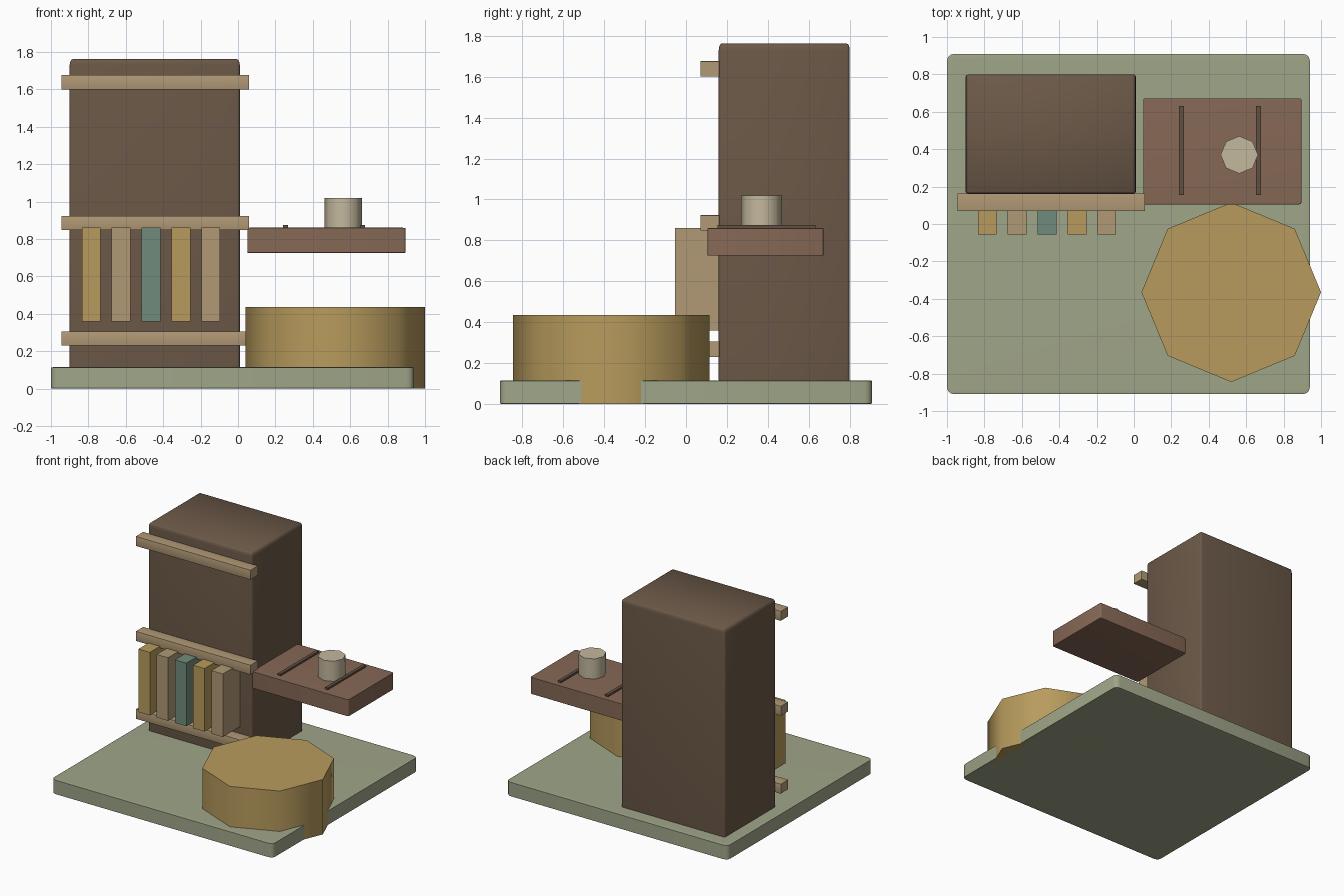
import bpy, bmesh, math

if "Cube" in bpy.data.objects:
    bpy.data.objects.remove(bpy.data.objects["Cube"])

def material(name, r, g, b):
    m = bpy.data.materials.new(name)
    m.diffuse_color = (r, g, b, 1)
    m.use_nodes = True
    m.node_tree.nodes["Principled BSDF"].inputs["Base Color"].default_value = m.diffuse_color
    return m

SAGE = material("sage", 0.35, 0.38, 0.25)
BROWN = material("dark_brown", 0.15, 0.10, 0.065)
WOOD = material("red_wood", 0.24, 0.14, 0.092)
TAN = material("tan", 0.44, 0.32, 0.18)
GOLD = material("gold", 0.48, 0.33, 0.11)
TEAL = material("teal", 0.165, 0.26, 0.20)
CREAM = material("cream", 0.55, 0.48, 0.34)
GROOVE = material("strip_brown", 0.12, 0.08, 0.055)

def finish(name, bm, mat, angle):
    me = bpy.data.meshes.new(name)
    bm.to_mesh(me)
    bm.free()
    me.materials.append(mat)
    ob = bpy.data.objects.new(name, me)
    bpy.context.collection.objects.link(ob)
    bpy.ops.object.select_all(action='DESELECT')
    ob.select_set(True)
    bpy.context.view_layer.objects.active = ob
    bpy.ops.object.shade_smooth_by_angle(angle=math.radians(angle))
    return ob

def box(name, x, y, z, mat, bevel=0.0):
    """Box from (min, max) ranges; the bevel is a fraction of each side."""
    bm = bmesh.new()
    bmesh.ops.create_cube(bm, size=1)
    if bevel:
        bmesh.ops.bevel(bm, geom=bm.edges[:], offset=bevel, segments=3,
                        profile=0.5, affect='EDGES')
    for v in bm.verts:
        v.co = [(lo + hi) / 2 + c * (hi - lo) for c, (lo, hi) in zip(v.co, (x, y, z))]
    return finish(name, bm, mat, 35)

def drum(name, cx, cy, radius, z0, z1, mat):
    """Eight-sided cylinder with corners on the axes."""
    bm = bmesh.new()
    ring = [bm.verts.new((cx + radius * math.cos(i * math.pi / 4),
                          cy + radius * math.sin(i * math.pi / 4), z0)) for i in range(8)]
    face = bm.faces.new(ring)
    top = bmesh.ops.extrude_face_region(bm, geom=[face], use_keep_orig=True)["geom"]
    for v in top:
        if isinstance(v, bmesh.types.BMVert):
            v.co.z = z1
    bmesh.ops.recalc_face_normals(bm, faces=bm.faces)
    return finish(name, bm, mat, 50)

# Ground slab and tall cabinet
box("base", (-1, 0.94), (-0.91, 0.91), (0, 0.115), SAGE, 0.02)
box("cabinet", (-0.90, 0.01), (0.16, 0.80), (0.085, 1.762), BROWN, 0.02)

# Horizontal rails on the cabinet front
for i, z in enumerate((0.23, 0.847, 1.60)):
    box(f"rail_{i + 1}", (-0.945, 0.06), (0.07, 0.163), (z, z + 0.076), TAN, 0.008)

# Row of upright panels between the lower rails
for i, mat in enumerate((GOLD, TAN, TEAL, GOLD, TAN)):
    x = -0.835 + 0.16 * i
    box(f"upright_{i + 1}", (x, x + 0.10), (-0.055, 0.165), (0.36, 0.86), mat)

# Side shelf with two strips and a cup
box("shelf", (0.05, 0.895), (0.105, 0.672), (0.725, 0.86), WOOD, 0.015)
for i, x in enumerate((0.24, 0.653)):
    box(f"shelf_strip_{i + 1}", (x, x + 0.026), (0.155, 0.632), (0.85, 0.874), GROOVE)
drum("cup", 0.563, 0.37, 0.10, 0.855, 1.02, CREAM)

# Large round seat passing through the base
drum("round_seat", 0.52, -0.365, 0.48, 0, 0.435, GOLD)
